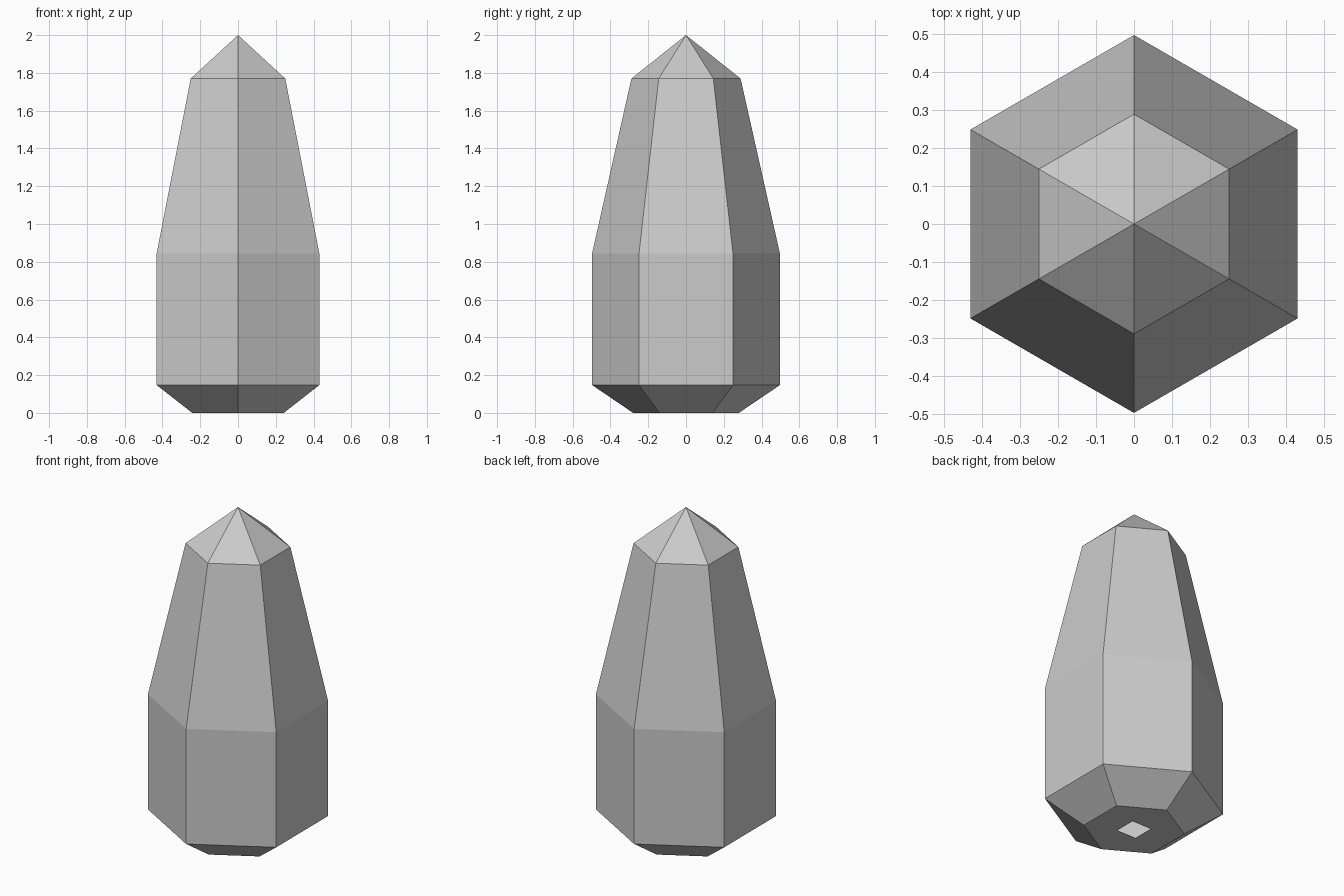
import bpy, bmesh, math

if "Cube" in bpy.data.objects:
    bpy.data.objects.remove(bpy.data.objects["Cube"])

# Grey stone material
grey = bpy.data.materials.new("stone_grey")
grey.diffuse_color = (0.6, 0.6, 0.6, 1)
grey.use_nodes = True
grey.node_tree.nodes["Principled BSDF"].inputs["Base Color"].default_value = grey.diffuse_color

SIDES = 6
# Radius and height of each ring, bottom to top
PROFILE = [(0.28, 0.0), (0.497, 0.147), (0.497, 0.845), (0.289, 1.77)]
TIP_Z = 2.0
HOLE = 0.065  # half width of the square socket opening


def ring(bm, radius, z, sides, start):
    return [bm.verts.new((radius * math.cos(start + math.tau * i / sides),
                          radius * math.sin(start + math.tau * i / sides), z))
            for i in range(sides)]


bm = bmesh.new()
rings = [ring(bm, r, z, SIDES, math.pi / 6) for r, z in PROFILE]

# Side walls: lower bevel, straight body, taper
for low, high in zip(rings, rings[1:]):
    for i in range(SIDES):
        j = (i + 1) % SIDES
        bm.faces.new((low[i], low[j], high[j], high[i]))

# Pointed tip
tip = bm.verts.new((0, 0, TIP_Z))
top = rings[-1]
for i in range(SIDES):
    bm.faces.new((top[i], top[(i + 1) % SIDES], tip))

# Flat underside with a square opening into the hollow shell
square = ring(bm, HOLE * math.sqrt(2), 0, 4, math.pi / 4)
edges = []
for loop in (rings[0], square):
    for i, v in enumerate(loop):
        w = loop[(i + 1) % len(loop)]
        edges.append(bm.edges.get((v, w)) or bm.edges.new((v, w)))
bmesh.ops.triangle_fill(bm, edges=edges, use_beauty=True)
for f in bm.faces:
    if all(abs(v.co.z) < 1e-6 for v in f.verts):
        f.normal_update()
        if f.normal.z > 0:
            f.normal_flip()

mesh = bpy.data.meshes.new("crystal_shell")
bm.to_mesh(mesh)
bm.free()
mesh.materials.append(grey)
crystal = bpy.data.objects.new("crystal_shell", mesh)
bpy.context.collection.objects.link(crystal)
